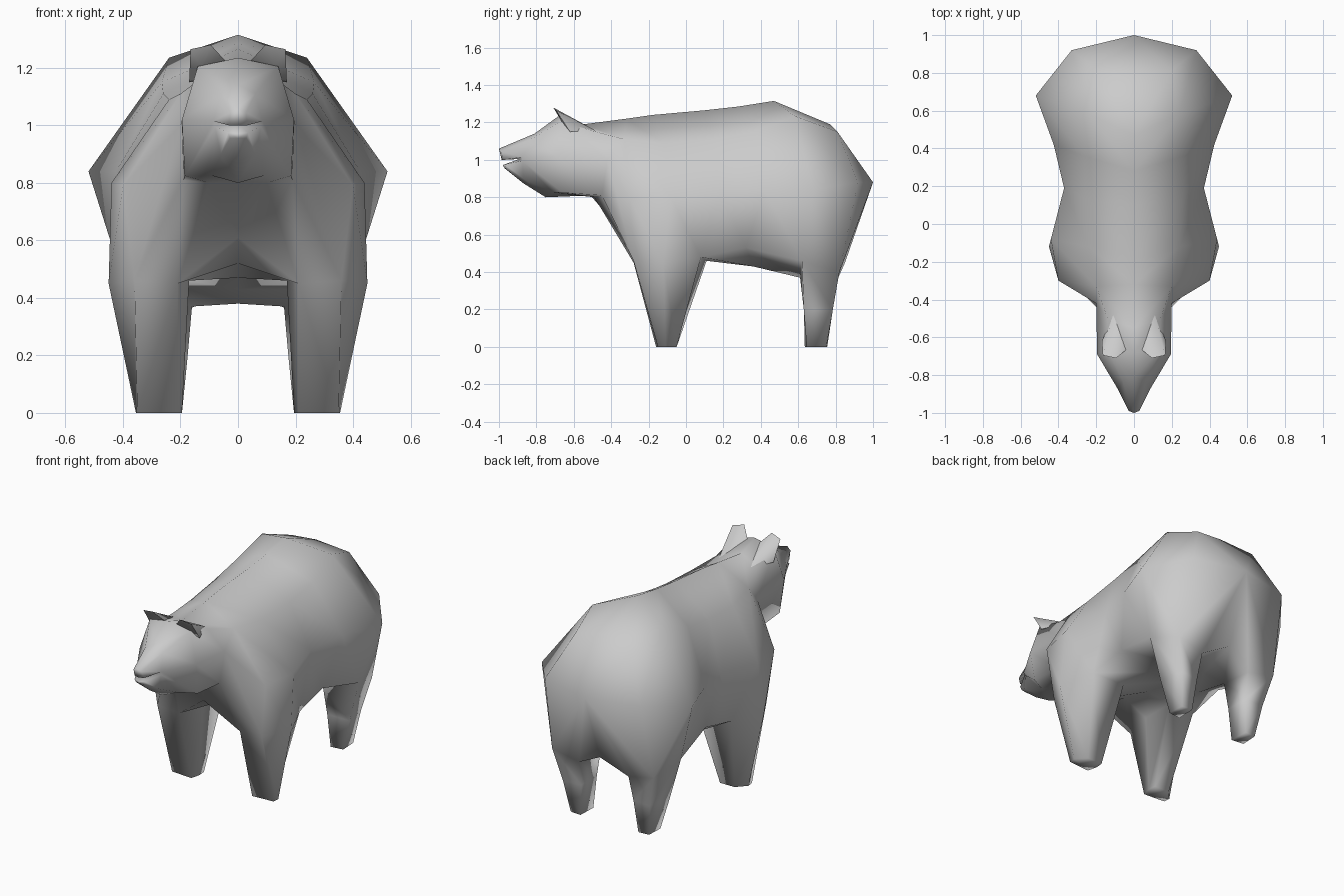
import bpy, bmesh, math

if "Cube" in bpy.data.objects:
    bpy.data.objects.remove(bpy.data.objects["Cube"])

fur = bpy.data.materials.new("grey_fur")
fur.diffuse_color = (0.6, 0.6, 0.6, 1)
fur.use_nodes = True
fur.node_tree.nodes["Principled BSDF"].inputs["Base Color"].default_value = fur.diffuse_color


def finish(name, bm):
    """Turn a right-hand half into a mirrored, smooth object."""
    bmesh.ops.recalc_face_normals(bm, faces=bm.faces)
    mesh = bpy.data.meshes.new(name)
    bm.to_mesh(mesh)
    bm.free()
    mesh.materials.append(fur)
    ob = bpy.data.objects.new(name, mesh)
    bpy.context.collection.objects.link(ob)
    bpy.ops.object.select_all(action='DESELECT')
    bpy.context.view_layer.objects.active = ob
    ob.select_set(True)
    mod = ob.modifiers.new("mirror", 'MIRROR')
    mod.use_clip = True
    bpy.ops.object.modifier_apply(modifier="mirror")
    bpy.ops.object.shade_smooth_by_angle(angle=math.radians(95))
    return ob


# Half rings from spine to belly: spine, upper side, mid side, outer low, inner low, belly
head_rings = [
    [(0, -1.0, 1.06), (.028, -.99, 1.045), (.032, -.975, 1.0),
     (.035, -.97, .975), (.028, -.965, .955), (0, -.97, .955)],
    [(0, -.81, 1.14), (.06, -.83, 1.11), (.085, -.875, 1.015),
     (.08, -.875, .995), (.06, -.87, .90), (0, -.87, .875)],
    [(0, -.68, 1.235), (.14, -.67, 1.205), (.195, -.69, 1.02),
     (.185, -.66, .825), (.09, -.71, .825), (0, -.75, .80)],
]
body_rings = [
    [(0, -.55, 1.19), (.14, -.50, 1.155), (.20, -.42, 1.0),
     (.19, -.45, .81), (.10, -.49, .80), (0, -.51, .81)],
    [(0, -.32, 1.22), (.20, -.33, 1.11), (.40, -.30, .79),
     (.36, -.28, .46), (.21, -.28, .45), (0, -.34, .61)],
    [(0, -.18, 1.24), (.24, -.12, 1.09), (.44, -.08, .80),
     (.45, -.12, .45), (.17, -.10, .46), (0, -.08, .52)],
    [(0, .10, 1.265), (.26, .14, 1.11), (.37, .19, .82),
     (.37, .08, .48), (.17, .11, .46), (0, .13, .47)],
    [(0, .28, 1.285), (.265, .36, 1.15), (.425, .42, .84),
     (.36, .32, .53), (.18, .36, .43), (0, .38, .43)],
    [(0, .47, 1.315), (.24, .58, 1.235), (.52, .68, .84),
     (.40, .62, .46), (.16, .61, .37), (0, .62, .38)],
    [(0, .77, 1.19), (.20, .81, 1.15), (.33, .92, .88),
     (.35, .82, .40), (.17, .81, .36), (0, .85, .45)],
]
OUT, INN = 3, 4                      # ring points a leg grows from
# First ring, last ring, then rows: height and outline (outer front to back, inner back to front)
legs = [
    (4, 6, [(0, [(.35, -.15), (.355, -.11), (.30, -.05), (.20, -.05), (.195, -.10), (.21, -.16)])]),
    (8, 9, [(.20, [(.33, .63), (.30, .785), (.18, .775), (.175, .63)]),
            (0, [(.275, .645), (.27, .75), (.20, .755), (.195, .635)])]),
]

bm = bmesh.new()
rings = [[bm.verts.new(p) for p in r] for r in head_rings + body_rings]
leg_spans = {i for a, b, _ in legs for i in range(a, b)}

# Skin of head and torso, left open at the mouth and above each leg
for i in range(len(rings) - 1):
    for k in range(5):
        if (i == 0 and k == 2) or (i in leg_spans and k == OUT):
            continue
        a, b = rings[i], rings[i + 1]
        bm.faces.new((a[k], a[k + 1], b[k + 1], b[k]))

# Rump closing to a point under the tail
tail = bm.verts.new((0, 1.0, .88))
for k in range(5):
    bm.faces.new((rings[-1][k], rings[-1][k + 1], tail))

# Open mouth with nose and chin
tip, corner = rings[0], rings[1]
lip, chin, throat = [bm.verts.new(p) for p in ((0, -.985, 1.0), (0, -.98, .972), (0, -.89, 1.005))]
for f in ((tip[0], tip[1], tip[2], lip), (tip[2], corner[2], throat, lip),
          (corner[2], corner[3], throat), (tip[3], corner[3], throat, chin),
          (tip[3], tip[4], tip[5], chin)):
    bm.faces.new(f)

# Legs: walls from the torso opening down to the foot
for first, last, rows in legs:
    span = range(first, last + 1)
    loop = [rings[i][OUT] for i in span] + [rings[i][INN] for i in reversed(span)]
    for z, outline in rows:
        new = [bm.verts.new((x, y, z)) for x, y in outline]
        for j in range(len(loop)):
            m = (j + 1) % len(loop)
            bm.faces.new((loop[j], loop[m], new[m], new[j]))
        loop = new
    bm.faces.new(loop)
finish("bear_body", bm)

# Ears: thin scoops swept forward from the crown
bm = bmesh.new()
e = [bm.verts.new(p) for p in ((.165, -.695, 1.265), (.095, -.71, 1.28), (.04, -.665, 1.22),
                               (.17, -.62, 1.15), (.11, -.48, 1.155), (.13, -.665, 1.205))]
for f in ((0, 1, 4), (0, 4, 3), (1, 2, 4), (0, 3, 5), (0, 5, 1), (1, 5, 2), (2, 5, 3, 4)):
    bm.faces.new([e[j] for j in f])
finish("ears", bm)
